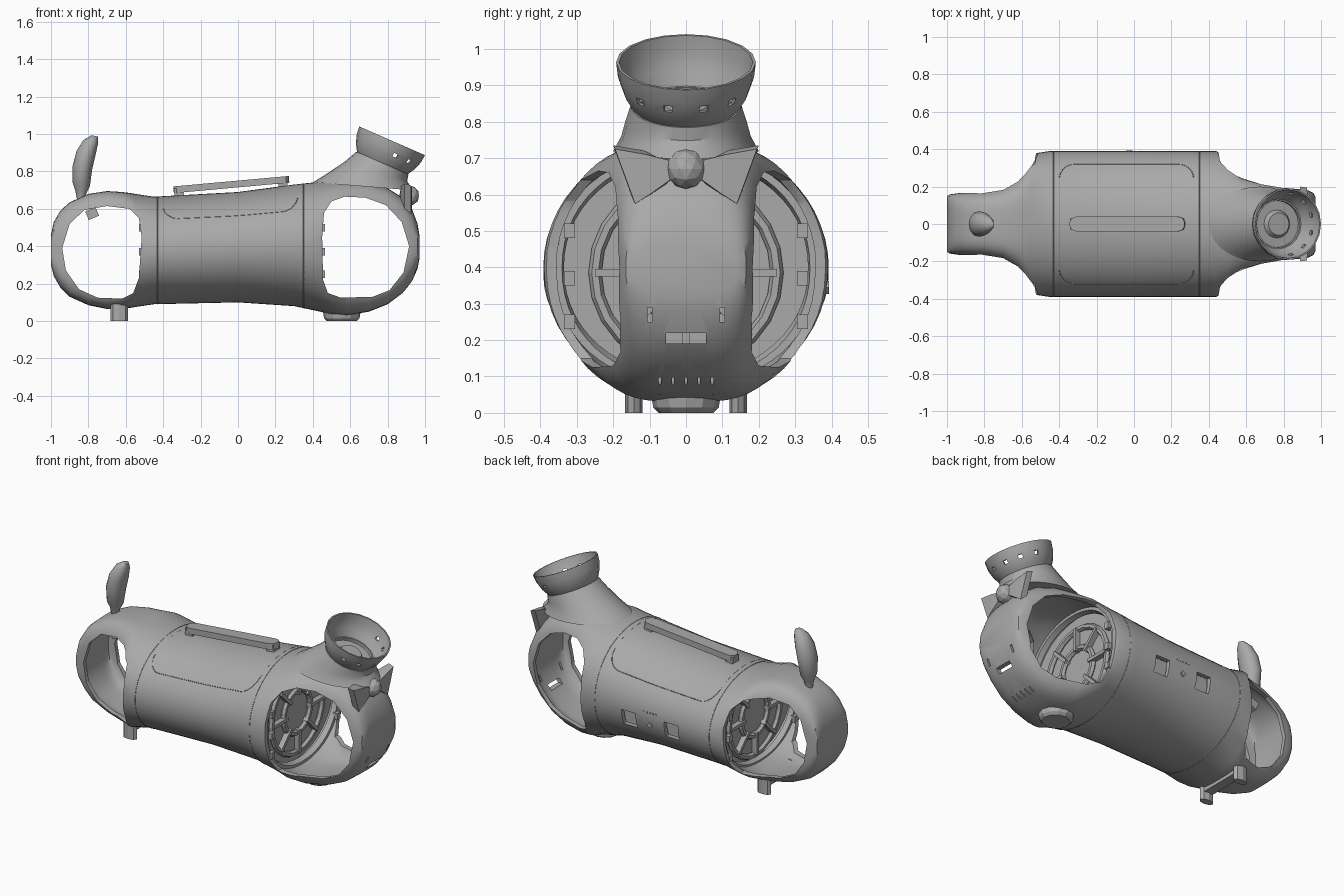
import bpy, bmesh, math
from mathutils import Matrix, Vector

if "Cube" in bpy.data.objects:
    bpy.data.objects.remove(bpy.data.objects["Cube"])

GREY = (0.4, 0.4, 0.4, 1)
grey = bpy.data.materials.new("plain grey")
grey.use_nodes = True
grey.diffuse_color = GREY
grey.node_tree.nodes["Principled BSDF"].inputs["Base Color"].default_value = GREY
TILT = math.radians(23.6)


def add(name, bm):
    """Turn a bmesh into an object with consistent normals."""
    bmesh.ops.recalc_face_normals(bm, faces=bm.faces)
    mesh = bpy.data.meshes.new(name)
    bm.to_mesh(mesh)
    bm.free()
    mesh.materials.append(grey)
    ob = bpy.data.objects.new(name, mesh)
    bpy.context.collection.objects.link(ob)
    return ob


def activate(ob):
    bpy.ops.object.select_all(action='DESELECT')
    ob.select_set(True)
    bpy.context.view_layer.objects.active = ob


def smooth(ob, angle=32):
    activate(ob)
    bpy.ops.object.shade_smooth_by_angle(angle=math.radians(angle))


def loft(name, rings, hoop=False):
    """Skin equal point rings, then cap the ends or close them into a hoop."""
    bm = bmesh.new()
    vs = [[bm.verts.new(p) for p in r] for r in rings]
    n = len(vs[0])
    for a, b in zip(vs, vs[1:] + (vs[:1] if hoop else [])):
        for i in range(n):
            j = (i + 1) % n
            bm.faces.new((a[i], a[j], b[j], b[i]))
    if not hoop:
        bm.faces.new(vs[0])
        bm.faces.new(vs[-1])
    return add(name, bm)


def box(name, centre, size, rot=Matrix()):
    bm = bmesh.new()
    m = Matrix.Translation(centre) @ rot.to_4x4() @ Matrix.Diagonal((*size, 1))
    bmesh.ops.create_cube(bm, size=1, matrix=m)
    return add(name, bm)


def oval(x, z, rx, ry, tilt=0, n=20, y=0):
    m = Matrix.Translation((x, y, z)) @ Matrix.Rotation(tilt, 4, 'Y')
    ts = [math.tau * i / n for i in range(n)]
    return [m @ Vector((rx * math.cos(t), ry * math.sin(t), 0)) for t in ts]


def cut(ob, tool):
    tool.hide_render = True
    mod = ob.modifiers.new("cut", 'BOOLEAN')
    mod.object, mod.operation, mod.solver = tool, 'DIFFERENCE', 'EXACT'
    activate(ob)
    bpy.ops.object.modifier_apply(modifier=mod.name)
    bpy.data.objects.remove(tool)


def seam(name, points):
    """A fine closed line laid on the surface."""
    cu = bpy.data.curves.new(name, 'CURVE')
    cu.dimensions, cu.bevel_depth, cu.bevel_resolution = '3D', 0.002, 0
    sp = cu.splines.new('POLY')
    sp.points.add(len(points) - 1)
    for p, q in zip(sp.points, points):
        p.co = (*q, 1)
    sp.use_cyclic_u = True
    cu.materials.append(grey)
    ob = bpy.data.objects.new(name, cu)
    bpy.context.collection.objects.link(ob)
    activate(ob)
    bpy.ops.object.convert(target='MESH')


# Body stations: x, bottom, top, half width, squareness
STATIONS = [
    (-1, .3, .46, .15, 4), (-.985, .24, .53, .158, 4), (-.95, .18, .59, .163, 4),
    (-.9, .13, .635, .17, 4), (-.8, .085, .68, .18, 4), (-.7, .065, .695, .2, 4),
    (-.62, .065, .69, .255, 3.5), (-.58, .07, .685, .32, 2.9), (-.55, .075, .68, .375, 2.3),
    (-.45, .09, .665, .39, 2), (0, .1, .69, .39, 2), (.3, .08, .73, .39, 2),
    (.44, .05, .745, .39, 2.1), (.5, .035, .75, .355, 2.5), (.58, .03, .75, .28, 3.3),
    (.7, .05, .74, .23, 4), (.8, .09, .71, .205, 4), (.88, .15, .66, .19, 3.5),
    (.93, .21, .6, .18, 3), (.96, .28, .52, .165, 3), (.97, .33, .46, .145, 3)]


def station(x):
    for a, b in zip(STATIONS, STATIONS[1:]):
        if x <= b[0]:
            t = (x - a[0]) / (b[0] - a[0])
            return [p + (q - p) * t for p, q in zip(a, b)]


def section(x, s=1.0, n=56):
    _, lo, hi, w, k = station(x)
    pts = []
    for i in range(n):
        c, d = math.cos(math.tau * i / n), math.sin(math.tau * i / n)
        y = math.copysign(abs(c) ** (2 / k), c) * w * s
        z = math.copysign(abs(d) ** (2 / k), d) * (hi - lo) / 2 * s
        pts.append((x, y, (lo + hi) / 2 + z))
    return pts


def on_top(x, y):
    _, lo, hi, w, k = station(x)
    return (x, y, (lo + hi) / 2 + (hi - lo) / 2 * (1 - abs(y / w) ** k) ** (1 / k))


# Hollow body shell with a large opening through each end
body = loft("body_shell", [section(s[0]) for s in STATIONS])
mod = body.modifiers.new("wall", 'SOLIDIFY')
mod.thickness, mod.offset = 0.025, -1
activate(body)
bpy.ops.object.modifier_apply(modifier=mod.name)
FRONT = [(.45, .45), (.46, .58), (.5, .64), (.57, .665), (.68, .66), (.79, .62), (.875, .53),
         (.915, .4), (.885, .26), (.81, .165), (.72, .13), (.55, .125), (.48, .15), (.455, .22)]
REAR = [(-.515, .45), (-.53, .55), (-.58, .6), (-.7, .615), (-.82, .595), (-.9, .52),
        (-.94, .39), (-.92, .27), (-.85, .17), (-.75, .125), (-.62, .12), (-.56, .15), (-.53, .23)]
for outline in (FRONT, REAR):
    cut(body, loft("opening_cutter", [[(x, y, z) for x, z in outline] for y in (-.6, .6)]))

# Chest slot, vents and small side notches
cut(body, box("slot_cutter", (.93, 0, .205), (.16, .11, .03)))
for i in range(-2, 3):
    cut(body, box("vent_cutter", (.82, i * .036, .08), (.1, .006, .035)))
for s in (-1, 1):
    cut(body, box("notch_cutter", (.95, s * .1, .27), (.1, .012, .04)))

# Two square sockets on the back, with studs between them
for x in (.12, -.17):
    cut(body, box("socket_cutter", (x, .4, .345), (.095, .12, .095)))
    box("socket_floor", (x, .335, .345), (.13, .01, .13))
smooth(body)
for i in range(5):
    box("back_stud", (-.065 + i * .02, .386, .42), (.008, .01, .008))
box("back_button", (-.025, .388, .345), (.025, .01, .025), Matrix.Rotation(math.pi / 4, 4, 'Y'))

# Seams around the body, along its sides and around the rounded top panel
for x in (-.43, .35):
    seam("body_seam", section(x))
panel = []
for cx, cy, a0 in ((.24, .24, 0), (-.32, .24, 1), (-.32, -.24, 2), (.24, -.24, 3)):
    for i in range(7):
        a = (a0 + i / 6) * math.pi / 2
        panel.append((cx + .08 * math.cos(a), cy + .08 * math.sin(a)))
dense = []
for p, q in zip(panel, panel[1:] + panel[:1]):
    dense += [on_top(p[0] + (q[0] - p[0]) * t / 6, p[1] + (q[1] - p[1]) * t / 6) for t in range(6)]
seam("top_panel_seam", dense)

# Flange, bulkhead, ring, spokes and edge clips inside each end
for x, d in ((.445, 1), (-.51, -1)):
    a, b = x - d * .03, x
    smooth(loft("end_flange", [section(a, .98), section(b, .98), section(b, .88), section(a, .86)], True))
    wall = x - d * .065
    loft("bulkhead", [section(wall, .93), section(wall + d * .012, .93)])
    for r in (.25, .13):
        bpy.ops.mesh.primitive_torus_add(location=(wall + d * .02, 0, .385), rotation=(0, math.pi / 2, 0),
                                         major_radius=r, minor_radius=.018, major_segments=24, minor_segments=6)
        bpy.context.object.name = "bulkhead_ring"
        bpy.context.object.data.materials.append(grey)
    for i in range(8):
        rot = Matrix.Rotation(math.tau * i / 8, 4, 'X')
        arm = rot @ Vector((0, 0, .18))
        box("bulkhead_spoke", (wall + d * .025, arm.y, .385 + arm.z), (.04, .02, .14), rot)
    for s in (-1, 1):
        for z in (.25, .37, .5):
            box("edge_clip", (x + d * .005, s * .32, z), (.03, .03, .04))

# Neck, rising into a recessed collar
axis = Vector((math.sin(TILT), 0, math.cos(TILT)))
BASE = Vector((.77, 0, .84))


def tilted(r, h, n=20):
    c = BASE + axis * h
    return oval(c.x, c.z, r, r, TILT, n)


smooth(loft("neck", [oval(.67, .72, .27, .2, .08, 28), oval(.7, .76, .22, .178, .15, 28),
                     oval(.737, .8, .175, .167, .3, 28), tilted(.152, .005, 28),
                     tilted(.125, .005, 28), tilted(.125, -.045, 28)]))

# Open bowl on the neck, with a raised centre inside
PROFILE = [(.12, -.03), (.15, .008), (.172, .045), (.187, .09), (.192, .135), (.184, .135),
           (.177, .09), (.16, .045), (.135, .01), (.125, -.015), (.075, -.015), (.06, .01)]
bowl = loft("bowl", [tilted(r, h) for r, h in PROFILE])
for a in (-75, -45, -16, 16, 45, 75):
    m = Matrix.Rotation(TILT, 4, 'Y') @ Matrix.Rotation(math.radians(a), 4, 'Z')
    cut(bowl, box("bowl_hole_cutter", BASE + m @ Vector((.18, 0, .07)), (.06, .024, .02), m))
smooth(bowl)

# Bow tie: knot and two flared wings
bm = bmesh.new()
bmesh.ops.create_icosphere(bm, subdivisions=2, radius=.055, matrix=Matrix.Translation((.915, 0, .67)))
add("bow_knot", bm)
for s in (-1, 1):
    inner = [(.89, s * .03, .69), (.93, s * .03, .69), (.93, s * .03, .65), (.89, s * .03, .65)]
    mid = [(.87, s * .11, .72), (.93, s * .11, .71), (.93, s * .1, .6), (.87, s * .1, .59)]
    outer = [(.89, s * .2, .735), (.925, s * .195, .725), (.925, s * .14, .575), (.89, s * .14, .57)]
    loft("bow_wing", [inner, mid, outer])

# Tail and its inner mount
smooth(loft("tail", [oval(x, z, rx, ry, .2, 12) for x, z, rx, ry in (
    (-.84, .64, .02, .02), (-.84, .69, .03, .025), (-.838, .73, .047, .05), (-.832, .82, .053, .068),
    (-.812, .9, .052, .065), (-.787, .96, .04, .045), (-.765, .99, .018, .018))]), 50)
box("tail_mount", (-.78, 0, .575), (.06, .17, .05), Matrix.Rotation(-.4, 4, 'Y'))

# Carry handle along the top
slope = Matrix.Rotation(-.09, 4, 'Y')
outline = []
for x, a0 in ((.3, -.5), (-.24, .5)):
    for i in range(7):
        a = (a0 + i / 6) * math.pi
        outline.append((x + .04 * math.cos(a), .04 * math.sin(a)))
loft("handle_bar", [[slope @ Vector((x, y, h)) for x, y in outline] for h in (.712, .748)])
for x, z in ((-.315, .68), (.24, .735)):
    box("handle_post", (x, 0, z), (.05, .06, .06), slope)

# Rear feet joined by a bar, and the front foot pad
for s in (-1, 1):
    loft("rear_foot", [oval(-.635, z, .046, .024, 0, 8, s * .143) for z in (0, .1)])
box("rear_foot_bar", (-.635, 0, .065), (.06, .28, .035))
loft("front_foot", [oval(.555, 0, .08, .075, 0, 12), oval(.555, .015, .095, .09, 0, 12),
                    oval(.555, .045, .1, .095, 0, 12)])
